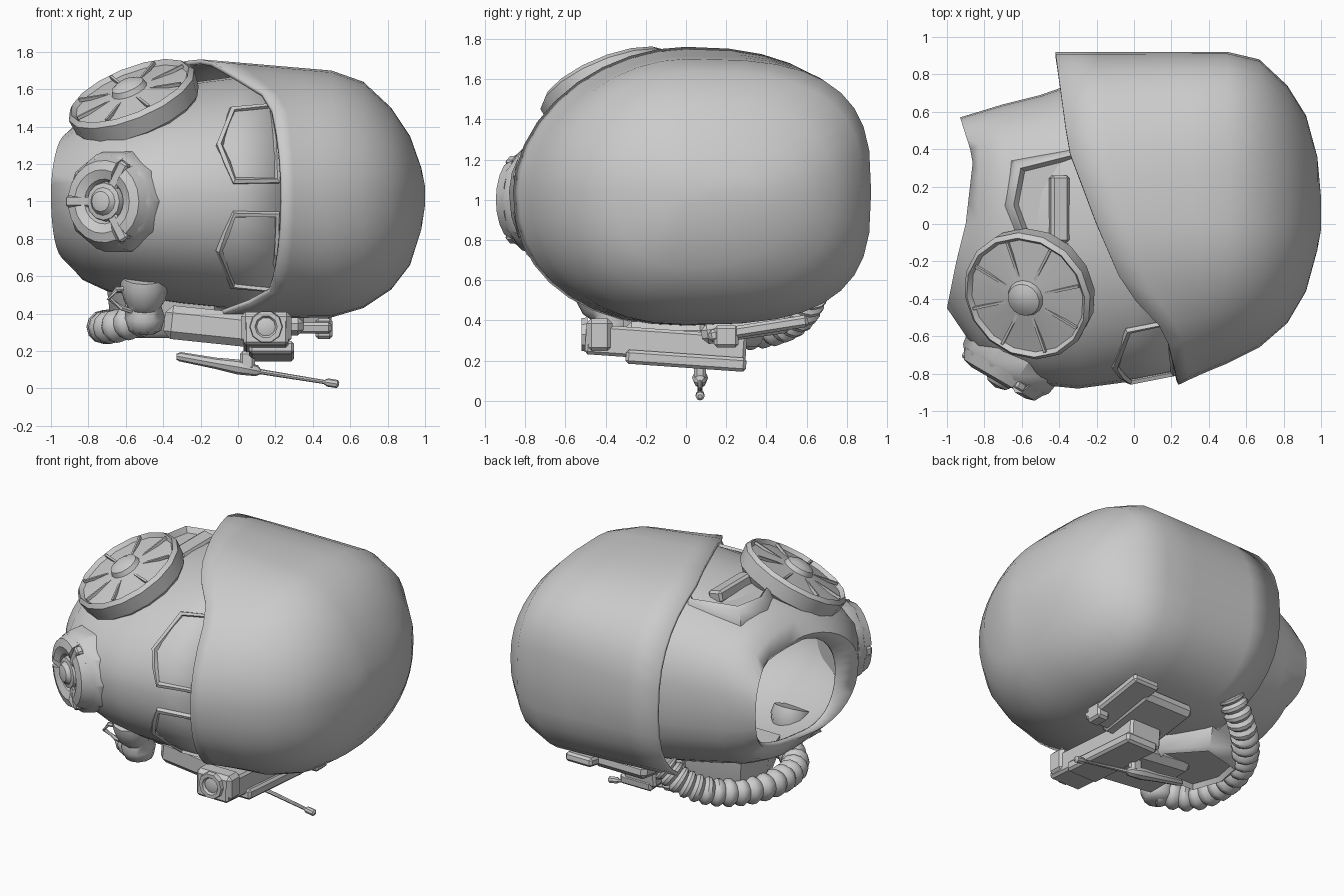
import bpy, bmesh, math
from mathutils import Vector, Matrix

cube = bpy.data.objects.get("Cube")
if cube:
    bpy.data.objects.remove(cube)

grey = bpy.data.materials.new("matte grey")
grey.use_nodes = True
grey.diffuse_color = (0.6, 0.6, 0.6, 1)
grey.node_tree.nodes["Principled BSDF"].inputs["Base Color"].default_value = (0.6, 0.6, 0.6, 1)
MID = 1.04
TOP_POWER, LOW_POWER = 1.9, 2.25


def finish(name, bm, matrix=Matrix(), angle=35, thick=0):
    bmesh.ops.recalc_face_normals(bm, faces=bm.faces)
    mesh = bpy.data.meshes.new(name)
    bm.to_mesh(mesh)
    bm.free()
    mesh.materials.append(grey)
    obj = bpy.data.objects.new(name, mesh)
    bpy.context.collection.objects.link(obj)
    obj.matrix_world = matrix
    bpy.ops.object.select_all(action='DESELECT')
    obj.select_set(True)
    bpy.context.view_layer.objects.active = obj
    bpy.ops.object.shade_smooth_by_angle(angle=math.radians(angle))
    if thick:
        mod = obj.modifiers.new("shell", 'SOLIDIFY')
        mod.thickness = thick
        mod.offset = -1


def loft(name, rings, caps=(True, True), loop=False, wrap=True, **kw):
    """Skin a list of equal-length point rings."""
    bm = bmesh.new()
    vs = [[bm.verts.new(p) for p in r] for r in rings]
    n = len(vs[0])
    pairs = list(zip(vs, vs[1:])) + ([(vs[-1], vs[0])] if loop else [])
    for a, b in pairs:
        for k in range(n if wrap else n - 1):
            bm.faces.new((a[k], a[(k + 1) % n], b[(k + 1) % n], b[k]))
    for cap, ring in zip(caps, (vs[0], vs[-1])):
        if cap and not loop:
            bm.faces.new(ring)
    bmesh.ops.remove_doubles(bm, verts=bm.verts, dist=0.0005)
    finish(name, bm, **kw)


def sweep(name, path, radii, segs=8, loop=False, **kw):
    """Round tube along a path with a radius per point."""
    pts = [Vector(p) for p in path]
    rings, n = [], len(pts)
    for i, p in enumerate(pts):
        a = pts[i - 1] if (loop or i) else p
        b = pts[(i + 1) % n] if (loop or i < n - 1) else p
        t = (b - a).normalized()
        ref = Vector((0, 0, 1)) if abs(t.z) < 0.9 else Vector((0, 1, 0))
        if loop:
            ref = Vector((0.1, -1, 0.1))
        u = t.cross(ref).normalized()
        v = t.cross(u)
        rings.append([p + radii[i] * (u * math.cos(w) + v * math.sin(w))
                      for w in (math.tau * k / segs for k in range(segs))])
    loft(name, rings, loop=loop, **kw)


def lathe(name, profile, segs, start=0, span=math.tau, **kw):
    full = span > 6
    steps = [start + span * k / segs for k in range(segs if full else segs + 1)]
    rings = [[(r * math.cos(a), r * math.sin(a), h) for r, h in profile] for a in steps]
    loft(name, rings, loop=full, wrap=not full, caps=(not full, not full), **kw)


def box(name, centre, size, rot=(0, 0, 0), bevel=0.015, base=Matrix()):
    bm = bmesh.new()
    bmesh.ops.create_cube(bm, size=1, matrix=Matrix.Diagonal((*size, 1)))
    if bevel:
        bmesh.ops.bevel(bm, geom=bm.edges[:], offset=bevel, segments=1, affect='EDGES')
    turn = [Matrix.Rotation(math.radians(a), 4, ax) for a, ax in zip(rot, "XYZ")]
    finish(name, bm, base @ Matrix.Translation(centre) @ turn[2] @ turn[1] @ turn[0], angle=20)


def facing(centre, normal, up):
    n = Vector(normal).normalized()
    y = (Vector(up) - n * n.dot(Vector(up))).normalized()
    m = Matrix((y.cross(n), y, n)).transposed().to_4x4()
    m.translation = centre
    return m


def lerp_table(table, x):
    for a, b in zip(table, table[1:]):
        if x <= b[0]:
            t = max(0, (x - a[0]) / (b[0] - a[0]))
            return [p + (q - p) * t for p, q in zip(a[1:], b[1:])]
    return list(table[-1][1:])


def oval(front, back, top, bottom, power=2.5, count=36):
    """Head cross-section: pointed at the front, squarer at the back."""
    out = []
    for k in range(count):
        c, s = math.cos(math.tau * k / count), math.sin(math.tau * k / count)
        e = 2 / (power if c > 0 else TOP_POWER if s > 0 else LOW_POWER)
        y = (back if c > 0 else front) * abs(c) ** e
        z = MID + ((top if s > 0 else bottom) - MID) * abs(s) ** e
        out.append((y, z))
    return out


# Dome shell with a slanted rim
RIM = [(-.87, .24), (-.58, .17), (-.35, -.05), (0, -.2), (.4, -.35), (.92, -.42)]
DOME = [(.5, -.745, .92, 1.70, .38, 3), (.67, -.66, .88, 1.64, .43, 2.8),
        (.82, -.53, .74, 1.5, .53, 2.4), (.92, -.36, .58, 1.35, .66, 2.1),
        (.98, -.14, .36, 1.18, .85, 2), (1.0, -.03, .14, 1.08, .98, 2)]
rim_shape = (-.86, .92, 1.76, .37, 2.4)
rings = []
for t in (0, .25, .5, .75):
    shape = [a + (b - a) * t for a, b in zip(rim_shape, DOME[0][1:])]
    rings.append([(lerp_table(RIM, y)[0] * (1 - t) + .5 * t, y, z) for y, z in oval(*shape)])
rings += [[(d[0], y, z) for y, z in oval(*d[1:])] for d in DOME]
loft("dome_shell", rings, caps=(False, True), angle=50, thick=.025)

# Mask and hood body, open at the neck, with the chin reaching forward
BODY = [(-.83, -.70, .6, 1.46, .58), (-.7, -.78, .64, 1.53, .52),
        (-.5, -.86, .69, 1.58, .48), (-.3, -.88, .76, 1.63, .45), (0, -.84, .82, 1.67, .42),
        (.25, -.79, .82, 1.68, .41)]
NECK = [(-.45, -1.0), (-.2, -.95), (0, -.9), (.35, -.86), (.57, -.93)]
rings = [[(lerp_table(NECK, y)[0] + .01, y, z) for y, z in oval(-.28, .56, 1.34, .71)]]
rings += [[(lerp_table(NECK, y)[0], y, z) for y, z in oval(-.45, .57, 1.37, .68)]]
rings += [[(b[0], y, z) for y, z in oval(*b[1:])] for b in BODY]
loft("mask_body", rings, caps=(False, False), angle=50, thick=.02)


def face_y(x, z):
    f, _, top, bottom = lerp_table(BODY, x)
    r, power = (top - MID, TOP_POWER) if z > MID else (MID - bottom, LOW_POWER)
    return f * max(0, 1 - abs((z - MID) / r) ** power) ** (1 / power)


# Eye window frames, mirrored across the middle of the face
EYE = [(-.1, .28), (-.03, .47), (.18, .49), (.21, .3), (.21, .09), (-.02, .09), (-.06, .19)]
for side, label in ((1, "right"), (-1, "left")):
    loop = [(x, face_y(x, 1.02 + side * z) - .005, 1.02 + side * z) for x, z in EYE]
    sweep(label + "_eye_frame", loop, [.02] * len(loop), segs=5, loop=True)

# Round cheek filter with hub and spokes
m = facing((-.57, -.385, 1.57), (-.41, -.41, 1), (0, 1, 0))
lathe("cheek_filter", [(0, -.15), (.3, -.15), (.35, -.1), (.362, .0), (.34, .025), (.32, 0),
                       (.1, .03), (.09, .06), (.05, .08), (0, .085)], 16, matrix=m)
for k in range(8):
    box("filter_spoke", (.205, 0, .018), (.23, .014, .018), bevel=0,
        base=m @ Matrix.Rotation(math.tau * k / 8 + .2, 4, 'Z'))

# Front breather with three raised lobes
m = facing((-.7, -.8, 1.0), (-.5, -.86, 0), (0, 0, 1))
lathe("breather_base", [(0, -.12), (.28, -.12), (.265, -.03), (.24, 0), (0, .01)], 10, matrix=m)
for k in range(3):
    lathe("breather_lobe", [(.1, 0), (.12, .035), (.17, .055), (.22, .04), (.25, -.02)], 6,
          start=math.tau * k / 3 - .9, span=1.8, matrix=m)
    box("breather_bar", (.15, 0, .01), (.18, .06, .05), bevel=.01,
        base=m @ Matrix.Rotation(math.tau * (k + .5) / 3, 4, 'Z'))
lathe("breather_hub", [(0, 0), (.11, 0), (.1, .04), (.075, .045), (.055, .07), (0, .085)], 12, matrix=m)

# Ear pods on both sides of the head
POD = [(-.66, .1), (-.62, .31), (-.3, .39), (-.08, .15), (-.15, -.12), (-.58, -.12)]


def pod(name, levels):
    cx, cy = -.38, .12
    loft(name, [[(cx + (x - cx) * s, cy + (y - cy) * s, z) for x, y in POD] for s, z in levels], angle=50)


pod("upper_ear_pod", [(1.1, 1.38), (1.17, 1.48), (1.03, 1.59), (.94, 1.61), (.85, 1.575)])
box("ear_slot_plate", (-.4, .08, 1.6), (.1, .36, .08), rot=(0, 12, 0))
pod("lower_ear_pod", [(1.15, .55), (1.1, .42), (.95, .29), (.85, .27), (.78, .3)])
box("lower_ear_bridge", (-.12, -.1, .33), (.55, .42, .18), rot=(0, 6, 0), bevel=.04)

# Side camera with lens, base plate and rear strap
box("camera_body", (.15, -.1, .28), (.24, .8, .15), rot=(-4, 0, 0))
box("camera_head", (.15, -.43, .325), (.27, .13, .17), bevel=.025)
box("camera_plate", (.18, .0, .2), (.24, .6, .07), rot=(-4, 0, 0))
lathe("camera_lens", [(0, 0), (.09, 0), (.085, .03), (.06, .03), (.05, .015), (0, .03)], 10,
      matrix=facing((.15, -.49, .33), (0, -1, 0), (0, 0, 1)))
box("rear_strap", (.4, .36, .36), (.2, .5, .06), rot=(9, 0, 0))
box("strap_buckle", (.46, .2, .32), (.09, .12, .11))
box("rear_mount", (.15, .3, .36), (.4, .45, .1), rot=(8, 0, 0), bevel=.03)

# Thin boom below the camera
sweep("boom", [(-.33, .07, .17), (-.31, .07, .17), (-.12, .07, .135), (0, .07, .115), (.1, .07, .095),
               (.12, .07, .09), (.46, .07, .035), (.48, .07, .032), (.53, .07, .024), (.54, .07, .022)],
      [.015, .025, .03, .04, .03, .014, .011, .022, .022, .01])
box("boom_mount", (.05, .07, .15), (.08, .06, .1))

# Ribbed hose from the mask elbow to the inside of the dome rim
sweep("hose_elbow", [(-.5, -.36, .29), (-.5, -.36, .31), (-.5, -.37, .38), (-.5, -.39, .44),
                     (-.5, -.41, .47), (-.5, -.43, .55), (-.5, -.45, .6)],
      [.05, .09, .11, .09, .11, .13, .12], segs=12, angle=50)
KEYS = [Vector(p) for p in ((-.4, -.45, .4), (-.5, -.38, .37), (-.67, -.23, .33), (-.72, .02, .33),
                            (-.65, .28, .34), (-.52, .46, .37), (-.38, .57, .44), (-.26, .62, .54),
                            (-.2, .65, .6))]
path = []
for p0, p1, p2, p3 in zip(KEYS, KEYS[1:], KEYS[2:], KEYS[3:]):
    for k in range(9):
        t = k / 9
        path.append(.5 * (2 * p1 + (p2 - p0) * t + (2 * p0 - 5 * p1 + 4 * p2 - p3) * t * t
                          + (3 * p1 - p0 - 3 * p2 + p3) * t ** 3))
sweep("ribbed_hose", path, [(.07, .09, .09)[i % 3] for i in range(len(path))], segs=12, angle=40)
sweep("elbow_handle", [(-.53, -.48, .54), (-.65, -.48, .53), (-.69, -.47, .48), (-.62, -.45, .43),
                       (-.53, -.42, .4)], [.014] * 5, segs=6)
